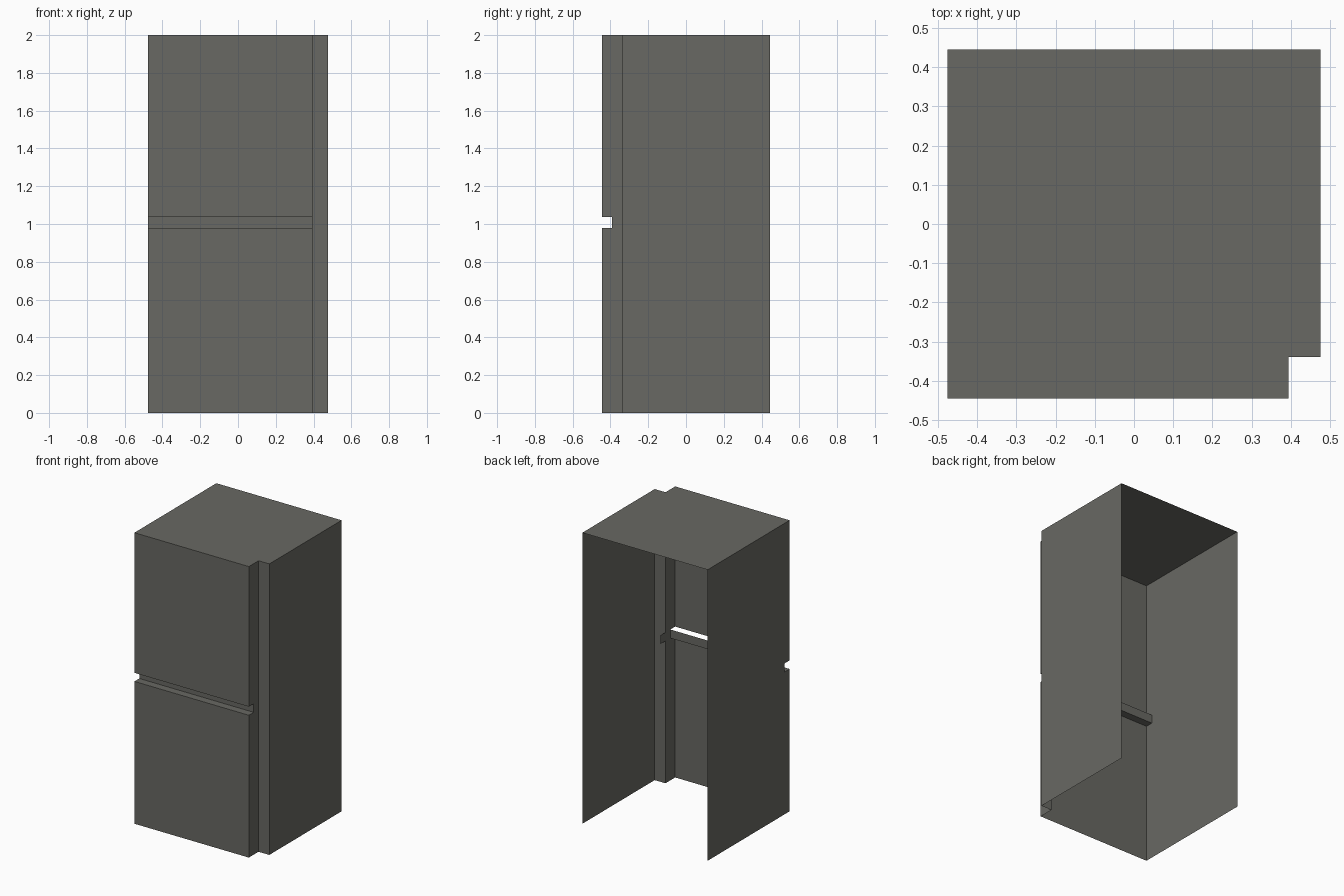
import bpy, bmesh

if "Cube" in bpy.data.objects:
    bpy.data.objects.remove(bpy.data.objects["Cube"])

W, D, H = 0.476, 0.445, 2.0        # half width, half depth, height
NX, NY = 0.394, -0.34              # inner corner of the front-right notch
G0, G1, GD = 0.978, 1.037, 0.053   # groove bottom, top and depth

mat = bpy.data.materials.new("warm_grey")
mat.diffuse_color = (0.14, 0.14, 0.125, 1)
mat.use_nodes = True
mat.node_tree.nodes["Principled BSDF"].inputs["Base Color"].default_value = mat.diffuse_color


def make(name, build):
    bm = bmesh.new()
    build(bm)
    bmesh.ops.remove_doubles(bm, verts=bm.verts, dist=1e-5)
    me = bpy.data.meshes.new(name)
    bm.to_mesh(me)
    bm.free()
    me.materials.append(mat)
    ob = bpy.data.objects.new(name, me)
    bpy.context.collection.objects.link(ob)


def wall(bm, path, z0, z1):
    for (ax, ay), (bx, by) in zip(path, path[1:]):
        bm.faces.new([bm.verts.new(p) for p in
                      ((ax, ay, z0), (bx, by, z0), (bx, by, z1), (ax, ay, z1))])


def flat(bm, path, z):
    bm.faces.new([bm.verts.new((x, y, z)) for x, y in path])


# outline without the open back
left_front = [(-W, D), (-W, -D), (NX, -D), (NX, NY)]
right_side = [(NX, NY), (W, NY), (W, D)]


# lower door and side panel, with the groove's lower ledge
def lower(bm):
    wall(bm, left_front, 0, G0)
    flat(bm, [(-W, -D), (NX, -D), (NX, -D + GD), (-W, -D + GD)], G0)


# recessed band, set back behind the doors; its end runs on inside the shell
def band(bm):
    wall(bm, [(-W, D), (-W, -D + GD), (NX, -D + GD), (NX, NY + GD)], G0, G1)


# upper door and side panel
def upper(bm):
    wall(bm, left_front, G1, H)


make("lower_door", lower)
make("groove_band", band)
make("upper_door", upper)
# full-height right side with the notch return
make("right_side", lambda bm: wall(bm, right_side, 0, H))
# top sheet; the back and bottom stay open
make("top", lambda bm: flat(bm, left_front + right_side[1:], H))
